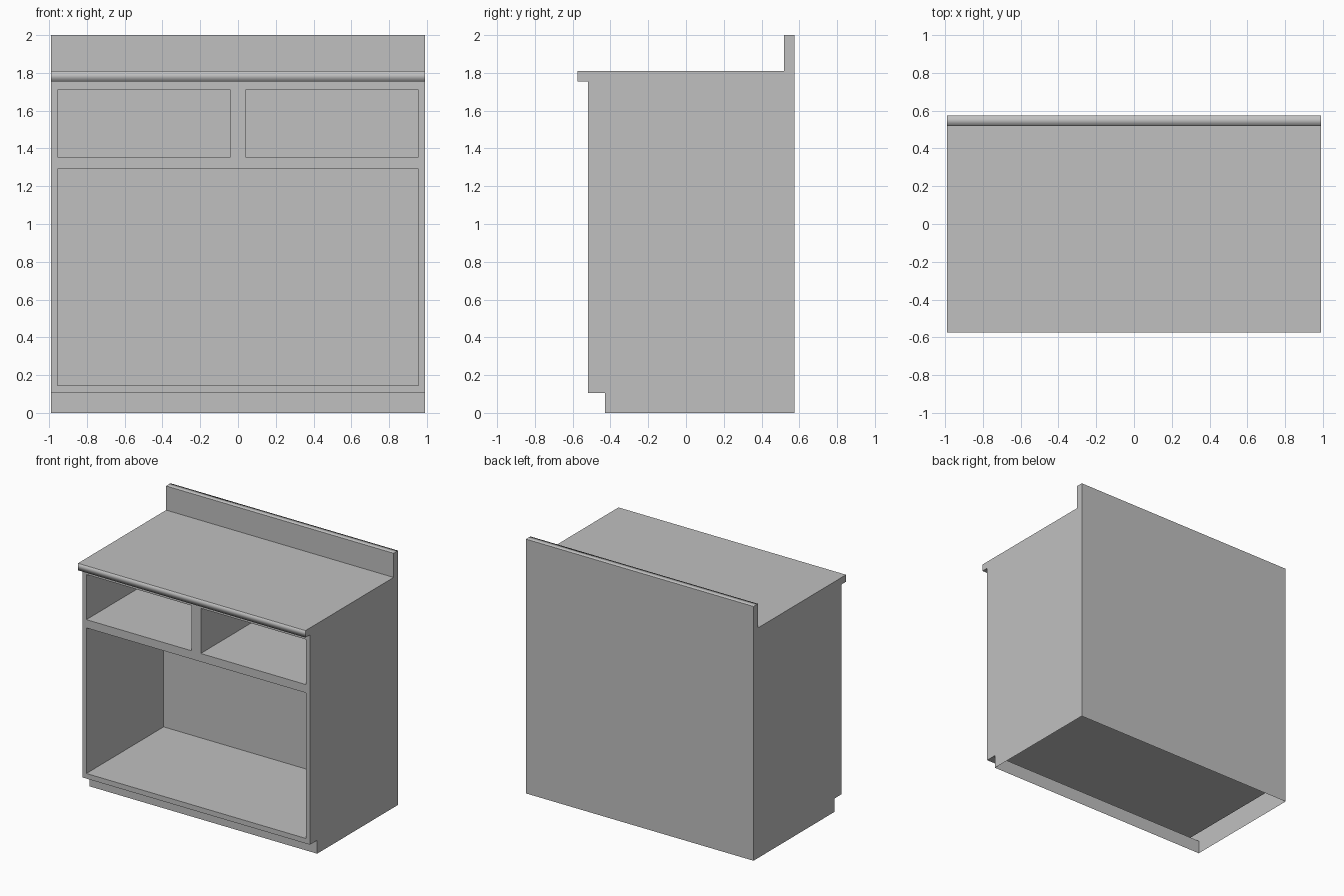
import bpy
from mathutils import Vector

cube = bpy.data.objects.get("Cube")
if cube:
    bpy.data.objects.remove(cube, do_unlink=True)

# Single flat colour
grey = bpy.data.materials.new("light_grey")
grey.use_nodes = True
COLOUR = (0.53, 0.53, 0.53, 1)
grey.diffuse_color = COLOUR
grey.node_tree.nodes["Principled BSDF"].inputs["Base Color"].default_value = COLOUR

HALF = 0.99              # half width of the cabinet
FRONT, INNER = -0.52, 0.44   # face frame plane, back of the compartments


def make(name, verts, faces):
    mesh = bpy.data.meshes.new(name)
    mesh.from_pydata(verts, [], faces)
    mesh.materials.append(grey)
    mesh.update()
    obj = bpy.data.objects.new(name, mesh)
    bpy.context.collection.objects.link(obj)
    return obj


# Outer shell: side profile swept across the width, open below and at the frame
profile = [(-0.43, 0), (0.575, 0), (0.575, 2), (0.52, 2), (0.52, 1.81),
           (-0.575, 1.81), (-0.575, 1.755), (FRONT, 1.755), (FRONT, 0.105),
           (-0.43, 0.105)]
n = len(profile)
BOTTOM, BACKSPLASH_TOP, COUNTER_LIP, FRAME = 0, 2, 5, 7
verts = [(x, y, z) for x in (-HALF, HALF) for y, z in profile]
faces = [list(range(n))[::-1], list(range(n, 2 * n))]
rounded = []
for i in range(n):
    if i in (BOTTOM, FRAME):
        continue
    if i in (BACKSPLASH_TOP, COUNTER_LIP):
        rounded.append(len(faces))
    j = (i + 1) % n
    faces.append([i, j, n + j, n + i])
shell = make("cabinet_shell", verts, faces)

# Soft shading on the countertop lip and the backsplash top
mesh = shell.data
normals = [Vector((0, 0, 0)) for _ in mesh.loops]
for poly in mesh.polygons:
    poly.use_smooth = poly.index in rounded
    for k in poly.loop_indices:
        normals[k] = poly.normal.copy()
        if poly.use_smooth:
            out = mesh.vertices[mesh.loops[k].vertex_index].co - poly.center
            out.x = 0
            normals[k] = (poly.normal + out.normalized()).normalized()
mesh.normals_split_custom_set(normals)

# Openings as (x0, x1, z0, z1)
openings = {
    "lower_compartment": (-0.955, 0.955, 0.145, 1.29),
    "right_drawer_bay": (-0.955, -0.04, 1.355, 1.71),
    "left_drawer_bay": (0.04, 0.955, 1.355, 1.71),
}


def ring(x0, x1, z0, z1, y):
    return [(x0, y, z0), (x1, y, z0), (x1, y, z1), (x0, y, z1)]


# Face frame: horizontal rails and vertical stiles around the openings
bars = [(-HALF, HALF, 0.105, 0.145), (-HALF, HALF, 1.29, 1.355),
        (-HALF, HALF, 1.71, 1.755), (-0.04, 0.04, 1.355, 1.71)]
for z0, z1 in ((0.145, 1.29), (1.355, 1.71)):
    bars += [(-HALF, -0.955, z0, z1), (0.955, HALF, z0, z1)]
frame_verts = [v for bar in bars for v in ring(*bar, FRONT)]
make("face_frame", frame_verts,
     [range(4 * i, 4 * i + 4) for i in range(len(bars))])

# Recessed compartments, open to the front
for name, box in openings.items():
    walls = [(i, (i + 1) % 4, (i + 1) % 4 + 4, i + 4) for i in range(4)]
    make(name, ring(*box, FRONT) + ring(*box, INNER), walls + [(4, 5, 6, 7)])
